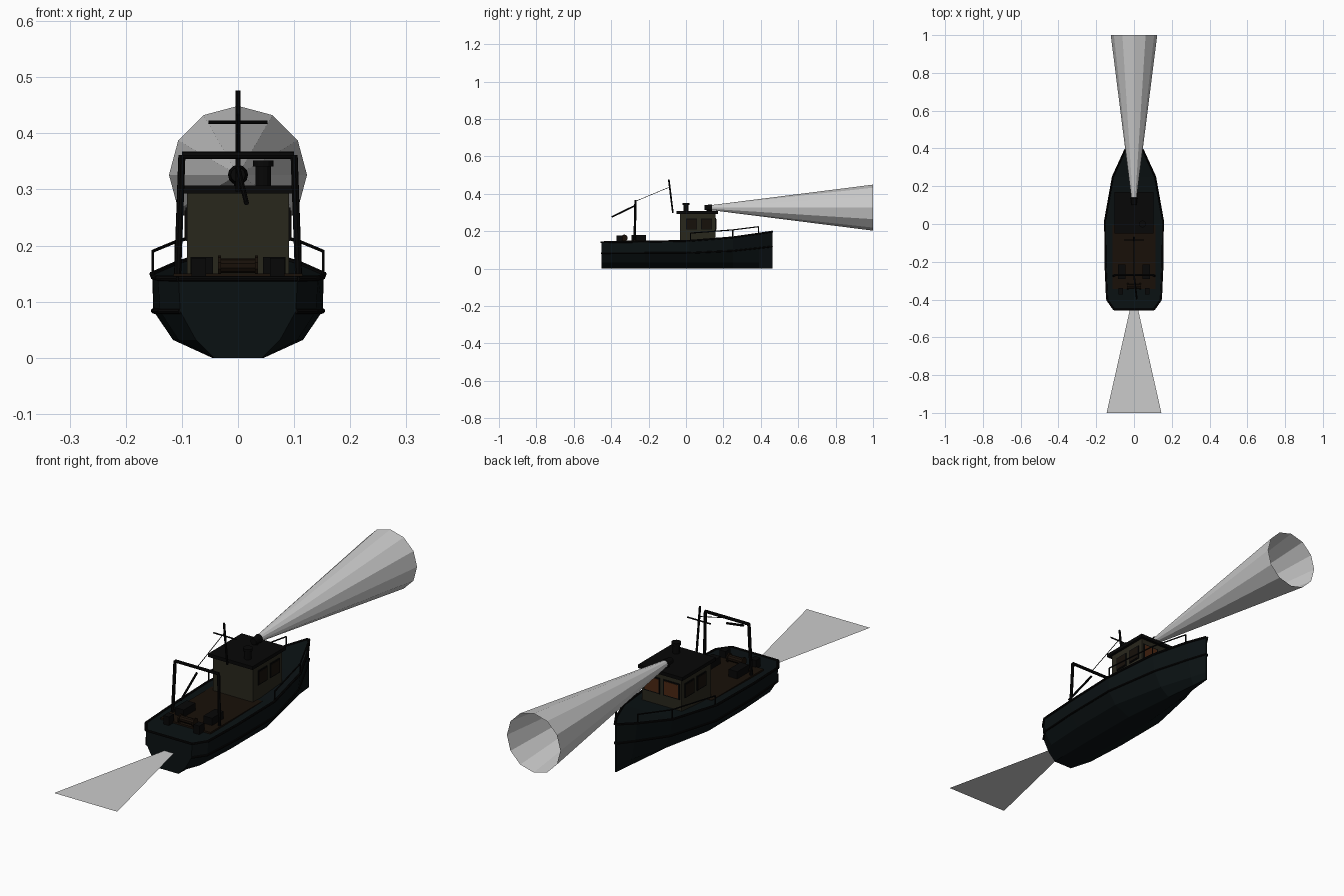
import bpy, bmesh, math
from mathutils import Vector, Matrix

if "Cube" in bpy.data.objects:
    bpy.data.objects.remove(bpy.data.objects["Cube"])


def material(name, rgb):
    m = bpy.data.materials.new(name)
    m.diffuse_color = (*rgb, 1)
    m.use_nodes = True
    m.node_tree.nodes["Principled BSDF"].inputs["Base Color"].default_value = m.diffuse_color
    return m


HULL = material("hull_paint", (0.003, 0.0055, 0.0062))
BLACK = material("black_metal", (0.002, 0.002, 0.002))
CREAM = material("cabin_paint", (0.022, 0.02, 0.012))
WOOD = material("wood", (0.009, 0.005, 0.0025))
GLOW = material("lit_window", (0.07, 0.02, 0.006))
GLASS = material("dark_glass", (0.008, 0.005, 0.003))


def finish(name, bm, mat=None, normals=True):
    if normals:
        bmesh.ops.recalc_face_normals(bm, faces=bm.faces)
    me = bpy.data.meshes.new(name)
    bm.to_mesh(me)
    bm.free()
    if mat:
        me.materials.append(mat)
    ob = bpy.data.objects.new(name, me)
    bpy.context.collection.objects.link(ob)
    return ob


def add_rod(bm, a, b, r1, r2=None, sides=8, caps=True):
    a, b = Vector(a), Vector(b)
    d = b - a
    rot = d.to_track_quat('Z', 'Y').to_matrix().to_4x4()
    bmesh.ops.create_cone(bm, cap_ends=caps, segments=sides, radius1=r1,
                          radius2=r1 if r2 is None else r2, depth=d.length,
                          matrix=Matrix.Translation((a + b) / 2) @ rot)


def rods(name, pairs, r, mat, sides=8):
    bm = bmesh.new()
    for a, b in pairs:
        add_rod(bm, a, b, r, sides=sides)
    return finish(name, bm, mat)


def box(name, lo, hi, mat):
    bm = bmesh.new()
    lo, hi = Vector(lo), Vector(hi)
    bmesh.ops.create_cube(bm, size=1, matrix=Matrix.Translation((lo + hi) / 2)
                          @ Matrix.Diagonal((*(hi - lo), 1)))
    return finish(name, bm, mat)


def chain(pts):
    return list(zip(pts, pts[1:]))


def mirror_x(pts):
    return [(-x, y, z) for x, y, z in pts]


# hull stations: y, sheer half width, sheer z, rub half width, rub z, bilge half width, keel half width
STATIONS = [
    (-0.453, 0.106, 0.141, 0.103, 0.083, 0.075, 0.043),
    (-0.40, 0.143, 0.142, 0.139, 0.083, 0.106, 0.045),
    (-0.22, 0.151, 0.144, 0.150, 0.083, 0.116, 0.046),
    (0.02, 0.153, 0.149, 0.151, 0.084, 0.116, 0.045),
    (0.25, 0.112, 0.167, 0.101, 0.095, 0.068, 0.025),
    (0.39, 0.048, 0.187, 0.039, 0.110, 0.024, 0.010),
    (0.462, 0.003, 0.198, 0.003, 0.118, 0.003, 0.003),
]
bm = bmesh.new()
rings = []
for y, ws, zs, wr, zr, wb, wk in STATIONS:
    half = [(ws, zs), (wr, zr), (wb, 0.032), (wk, 0.0)]
    prof = half + [(-x, z) for x, z in reversed(half)]
    rings.append([bm.verts.new((x, y, z)) for x, z in prof])
for r0, r1 in chain(rings):
    for i in range(8):
        j = (i + 1) % 8
        bm.faces.new((r0[i], r0[j], r1[j], r1[i]))
bm.faces.new(rings[0])
bm.faces.new(rings[-1])
finish("hull", bm, HULL)

# gunwale and rub rail follow the hull
sheer = [(s[1], s[0], s[2]) for s in STATIONS]
rub = [(s[3], s[0], s[4]) for s in STATIONS]
rods("gunwale", chain(sheer) + chain(mirror_x(sheer))
     + [(sheer[0], mirror_x(sheer)[0])], 0.005, BLACK)
rods("rub_rail", chain(rub) + chain(mirror_x(rub)), 0.0045, BLACK)

# working deck
box("wooden_deck", (-0.115, -0.345, 0.13), (0.115, -0.005, 0.15), WOOD)

# wheelhouse
box("cabin", (-0.091, -0.033, 0.14), (0.091, 0.158, 0.295), CREAM)
box("cabin_roof", (-0.102, -0.05, 0.293), (0.102, 0.17, 0.307), BLACK)
for s, side in ((-1, "left"), (1, "right")):
    for y in (0.03, 0.11):
        for nm, e, t, mat in (("frame", 0.030, 0.094, BLACK), ("pane", 0.025, 0.0955, GLASS)):
            xs = sorted((s * 0.088, s * t))
            box(f"{side}_window_{nm}", (xs[0], y - e, 0.238 - e), (xs[1], y + e, 0.238 + e), mat)
    x = s * 0.045
    box(f"{side}_bow_window_frame", (x - 0.037, 0.155, 0.205), (x + 0.037, 0.161, 0.271), BLACK)
    box(f"{side}_bow_window_pane", (x - 0.032, 0.155, 0.21), (x + 0.032, 0.1625, 0.266), GLOW)

# funnel with cap
bm = bmesh.new()
add_rod(bm, (0.045, 0.0, 0.30), (0.045, 0.0, 0.345), 0.014, sides=12)
add_rod(bm, (0.045, 0.0, 0.341), (0.045, 0.0, 0.352), 0.0185, sides=12)
finish("funnel", bm, BLACK)

# searchlight and its open beam
bm = bmesh.new()
add_rod(bm, (0, 0.12, 0.305), (0, 0.12, 0.32), 0.007)
add_rod(bm, (0, 0.10, 0.326), (0, 0.138, 0.326), 0.013, 0.018, 12)
finish("searchlight", bm, BLACK)
bm = bmesh.new()
add_rod(bm, (0, 0.139, 0.326), (0, 1.0, 0.326), 0.014, 0.123, 12, caps=False)
finish("light_beam", bm)

# mast, crosstree and stay
rods("mast", [((0, -0.07, 0.297), (0, -0.092, 0.476))], 0.0045, BLACK)
rods("crosstree", [((-0.053, -0.085, 0.42), (0.053, -0.085, 0.42))], 0.003, BLACK)
rods("stay", [((0, -0.27, 0.36), (0, -0.087, 0.436))], 0.0015, BLACK, 5)

# stern gantry and boom
gantry = [(-0.108, -0.275, 0.14), (-0.1, -0.27, 0.361),
          (0.1, -0.27, 0.361), (0.108, -0.275, 0.14)]
rods("gantry", chain(gantry), 0.0065, BLACK)
rods("boom", [((0, -0.27, 0.338), (0.015, -0.397, 0.276))], 0.0045, BLACK)

# bow railings
rail = [(0.152, 0.025, 0.19), (0.111, 0.25, 0.207), (0.05, 0.388, 0.224)]
feet = [(0.152, 0.025, 0.147), (0.111, 0.25, 0.165), (0.05, 0.388, 0.185)]
for nm, f in (("right", lambda p: p), ("left", mirror_x)):
    rods(f"{nm}_railing", chain(f(rail)) + list(zip(f(feet), f(rail))), 0.003, BLACK, 6)

# deck gear: crates and winch
for s in (-1, 1):
    box("deck_crate", (s * 0.065 - 0.02, -0.292, 0.145), (s * 0.065 + 0.02, -0.215, 0.18), BLACK)
    box("small_crate", (s * 0.07 - 0.013, -0.372, 0.14), (s * 0.07 + 0.013, -0.34, 0.178), BLACK)
bm = bmesh.new()
add_rod(bm, (-0.03, -0.33, 0.164), (0.03, -0.33, 0.164), 0.013, sides=10)
for s in (-1, 1):
    add_rod(bm, (s * 0.03, -0.33, 0.164), (s * 0.036, -0.33, 0.164), 0.018, sides=10)
finish("winch", bm, WOOD)

# wake on the water
bm = bmesh.new()
bm.faces.new([bm.verts.new(p) for p in ((-0.02, -0.445, 0.079), (-0.145, -1, 0.079),
                                        (0.145, -1, 0.079), (0.02, -0.445, 0.079))])
finish("wake", bm, normals=False)
